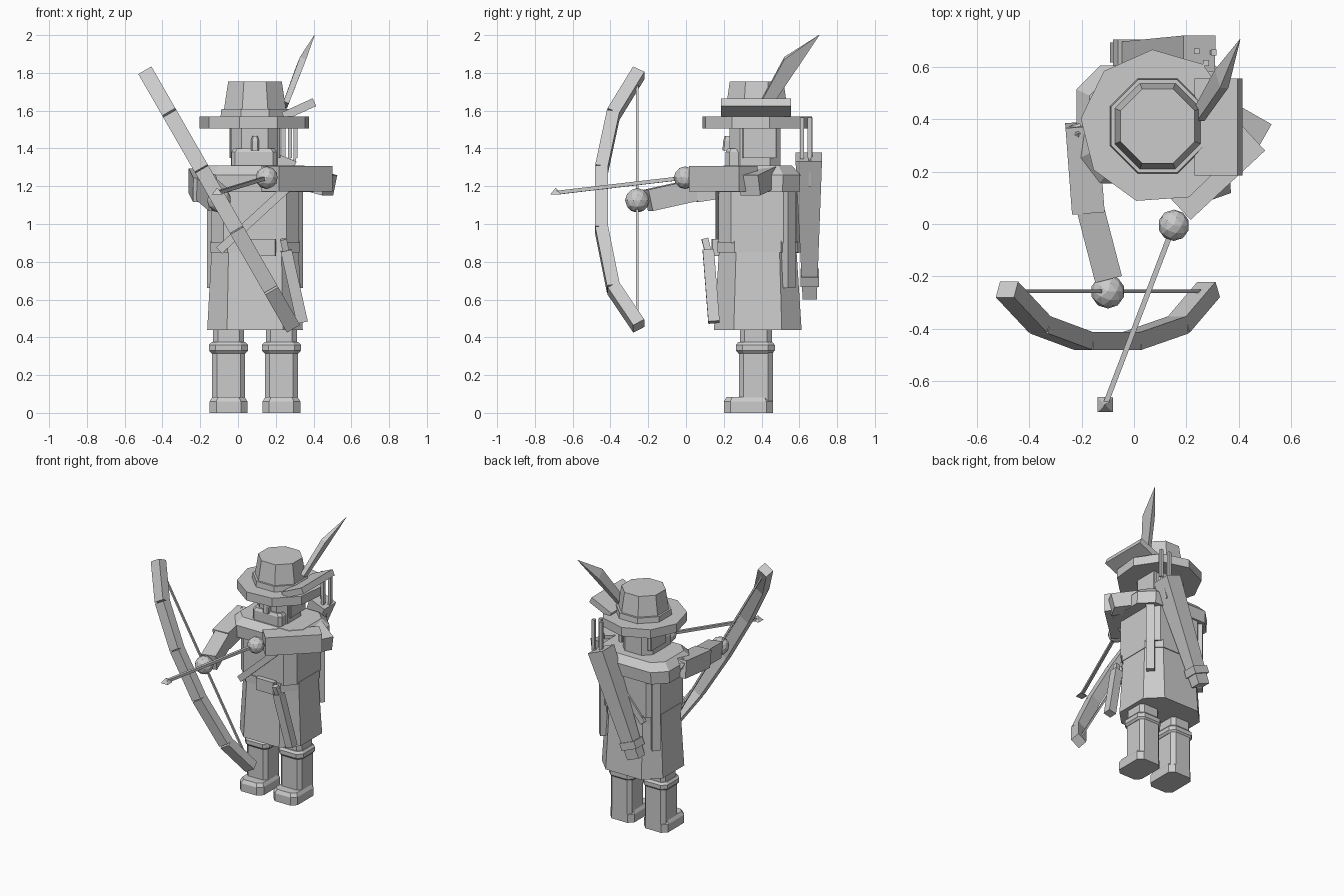
import bpy, bmesh, math
from mathutils import Vector

cube = bpy.data.objects.get("Cube")
if cube:
    bpy.data.objects.remove(cube)

grey = bpy.data.materials.new("grey")
grey.use_nodes = True
tone = (0.6, 0.6, 0.6, 1)
grey.diffuse_color = tone
grey.node_tree.nodes["Principled BSDF"].inputs["Base Color"].default_value = tone

CX, CY = 0.09, 0.38  # body axis


def finish(name, bm):
    bmesh.ops.recalc_face_normals(bm, faces=bm.faces)
    mesh = bpy.data.meshes.new(name)
    bm.to_mesh(mesh)
    bm.free()
    mesh.materials.append(grey)
    obj = bpy.data.objects.new(name, mesh)
    bpy.context.collection.objects.link(obj)
    return obj


def loft(name, rings):
    """Skin a list of equal-length point rings and cap both ends."""
    bm = bmesh.new()
    loops = [[bm.verts.new(p) for p in ring] for ring in rings]
    n = len(loops[0])
    for a, b in zip(loops, loops[1:]):
        for i in range(n):
            j = (i + 1) % n
            bm.faces.new((a[i], a[j], b[j], b[i]))
    bm.faces.new(loops[0][::-1])
    bm.faces.new(loops[-1])
    return finish(name, bm)


def stack(name, cx, cy, sections):
    """Upright block with chamfered corners; section = z, half x, half y, chamfer."""
    rings = []
    for z, hx, hy, c in sections:
        pts = [(hx, c - hy), (hx, hy - c), (hx - c, hy), (c - hx, hy),
               (-hx, hy - c), (-hx, c - hy), (c - hx, -hy), (hx - c, -hy)]
        rings.append([(cx + x, cy + y, z) for x, y in pts])
    return loft(name, rings)


def disc(name, sides, start, sections, cy):
    """Upright faceted disc; section = z, radius."""
    angles = [math.radians(start + 360 * i / sides) for i in range(sides)]
    return loft(name, [[(CX + r * math.cos(a), cy + r * math.sin(a), z) for a in angles]
                       for z, r in sections])


def beam(name, path, sizes, side_hint=(0, 0, 1)):
    """Square-cut bar along a path; size = width across hint, depth along hint."""
    path = [Vector(p) for p in path]
    rings = []
    for i, p in enumerate(path):
        axis = (path[min(i + 1, len(path) - 1)] - path[max(i - 1, 0)]).normalized()
        u = axis.cross(Vector(side_hint)).normalized()
        v = u.cross(axis)
        w, d = sizes[i] if isinstance(sizes, list) else sizes
        rings.append([p + u * (w / 2 * a) + v * (d / 2 * b)
                      for a, b in ((-1, -1), (1, -1), (1, 1), (-1, 1))])
    return loft(name, rings)


def box(name, x0, x1, y0, y1, z0, z1):
    return stack(name, (x0 + x1) / 2, (y0 + y1) / 2,
                 [(z, (x1 - x0) / 2, (y1 - y0) / 2, 0.004) for z in (z0, z1)])


def ball(name, centre, r):
    bm = bmesh.new()
    bmesh.ops.create_icosphere(bm, subdivisions=1 if r < 0.05 else 2, radius=r)
    bmesh.ops.translate(bm, verts=bm.verts, vec=centre)
    return finish(name, bm)


# Legs, boots and cuffs
for side, sx in (("right", -1), ("left", 1)):
    x = CX + sx * 0.14
    stack(side + "_boot", x, 0.33, [(0, .1, .13, .035), (.06, .1, .13, .035), (.085, .085, .115, .03)])
    stack(side + "_leg", x, 0.37, [(.06, .087, .09, .025), (.34, .087, .09, .025)])
    stack(side + "_cuff", x, 0.367, [(.315, .09, .09, .03), (.33, .103, .103, .035),
                                     (.36, .103, .103, .035), (.375, .09, .09, .03)])
    stack(side + "_thigh", x, 0.37, [(.36, .082, .085, .025), (.6, .082, .085, .025)])
    # Hanging strips beside the back
    xs = CX + sx * 0.215
    beam(side + "_hanging_strip", [(xs, .54, .66), (xs, .54, 1.19)], (.057, .057), (1, 1, 0))

# Body
stack("skirt", CX, CY, [(.44, .253, .232, .105), (.86, .23, .205, .09)])
stack("belt", CX, CY, [(.85, .235, .212, .09), (.91, .235, .212, .09)])
stack("torso", CX, CY, [(.9, .232, .207, .065), (1.2, .232, .207, .065)])
stack("shoulder_mantle", CX, CY, [(1.17, .31, .22, .09), (1.26, .31, .225, .09), (1.31, .26, .18, .07)])
beam("chest_strap", [(-.1, .165, .86), (.27, .165, 1.2)], (.045, .02), (0, 1, 0))
beam("back_strap", [(-.06, .59, .86), (.27, .59, 1.25)], (.045, .02), (0, 1, 0))
box("belt_pouch", .05, .2, .135, .2, .83, .92)

# Head
stack("head", CX - .002, .365, [(1.28, .125, .135, .055), (1.53, .125, .135, .055)])
stack("beard", CX - .005, .31, [(1.29, .12, .1, .02), (1.38, .12, .1, .02), (1.4, .108, .09, .02)])
stack("nose", CX, .225, [(1.39, .022, .032, .008), (1.44, .022, .028, .008), (1.465, .014, .02, .005)])
for s in (-1, 1):
    box("side_hair", CX + s * .12 - .015, CX + s * .12 + .015, .3, .48, 1.35, 1.52)

# Hat
disc("hat_brim", 9, 14, [(1.505, .295), (1.57, .295)], .372)
R8 = 1 / math.cos(math.pi / 8)
disc("hat_band", 8, 22.5, [(1.56, .183 * R8), (1.61, .178 * R8)], .374)
disc("hat_crown", 8, 22.5, [(1.6, .165 * R8), (1.755, .142 * R8)], .374)
beam("folded_brim", [(.24, .37, 1.57), (.405, .37, 1.645)], (.37, .045))
beam("feather", [(.25, .42, 1.63), (.335, .555, 1.855), (.405, .705, 2.0)],
     [(.03, .06), (.035, .085), (.002, .002)], (0, 1, 0))

# Right arm, reaching forward to the bow
beam("right_upper_arm", [(-.2, .38, 1.23), (-.175, .05, 1.18)], (.125, .13))
beam("right_forearm", [(-.17, .07, 1.185), (-.1, -.2, 1.125)], (.105, .115))
ball("right_shoulder_joint", (-.215, .345, 1.25), .048)
ball("right_hand", (-.1, -.258, 1.125), .065)

# Left arm, drawing the arrow
beam("left_upper_arm", [(.3, .44, 1.255), (.485, .335, 1.205)], (.12, .11))
beam("left_forearm", [(.455, .33, 1.24), (.17, .065, 1.24)], (.135, .135))
ball("left_hand", (.152, -.005, 1.245), .06)

# Bow with straight limbs
knots = [(1.8, -.25), (1.58, -.385), (1.29, -.447), (.97, -.447), (.66, -.385), (.46, -.25)]
points = [(-.1 - (z - 1.13) * .575, y, z) for z, y in knots]
for i, (a, b) in enumerate(zip(points, points[1:])):
    beam("bow_grip" if i == 2 else "bow_limb", [a, b], (.08, .068), (0, 1, 0))
beam("bow_string", [(-.46, -.257, 1.755), (.26, -.257, .505)], (.013, .013), (0, 1, 0))

# Nocked arrow and its point
beam("arrow_shaft", [(.152, -.005, 1.245), (-.11, -.69, 1.165)], (.02, .02))
stack("arrow_point", -.11, -.69, [(1.155, .029, .029, .001), (1.19, .002, .002, .0005)])

# Quiver and spare arrows
beam("quiver", [(-.045, .655, .62), (.25, .65, 1.355)], [(.1, .075), (.13, .14)], (0, 1, 0))
beam("quiver_band", [(-.02, .655, .69), (0, .655, .74)], (.13, .1), (0, 1, 0))
for x, y in ((.24, .66), (.275, .615), (.305, .655)):
    beam("spare_arrow", [(x - .05, y, 1.2), (x, y, 1.36)], (.015, .015), (0, 1, 0))
    beam("fletching", [(x, y, 1.35), (x, y, 1.565)], (.022, .022), (0, 1, 0))

# Dagger on the belt
beam("dagger_sheath", [(.255, .118, .86), (.34, .148, .48)], (.06, .06), (0, 1, 0))
beam("dagger_grip", [(.24, .1, .92), (.255, .118, .85)], (.035, .035), (0, 1, 0))
